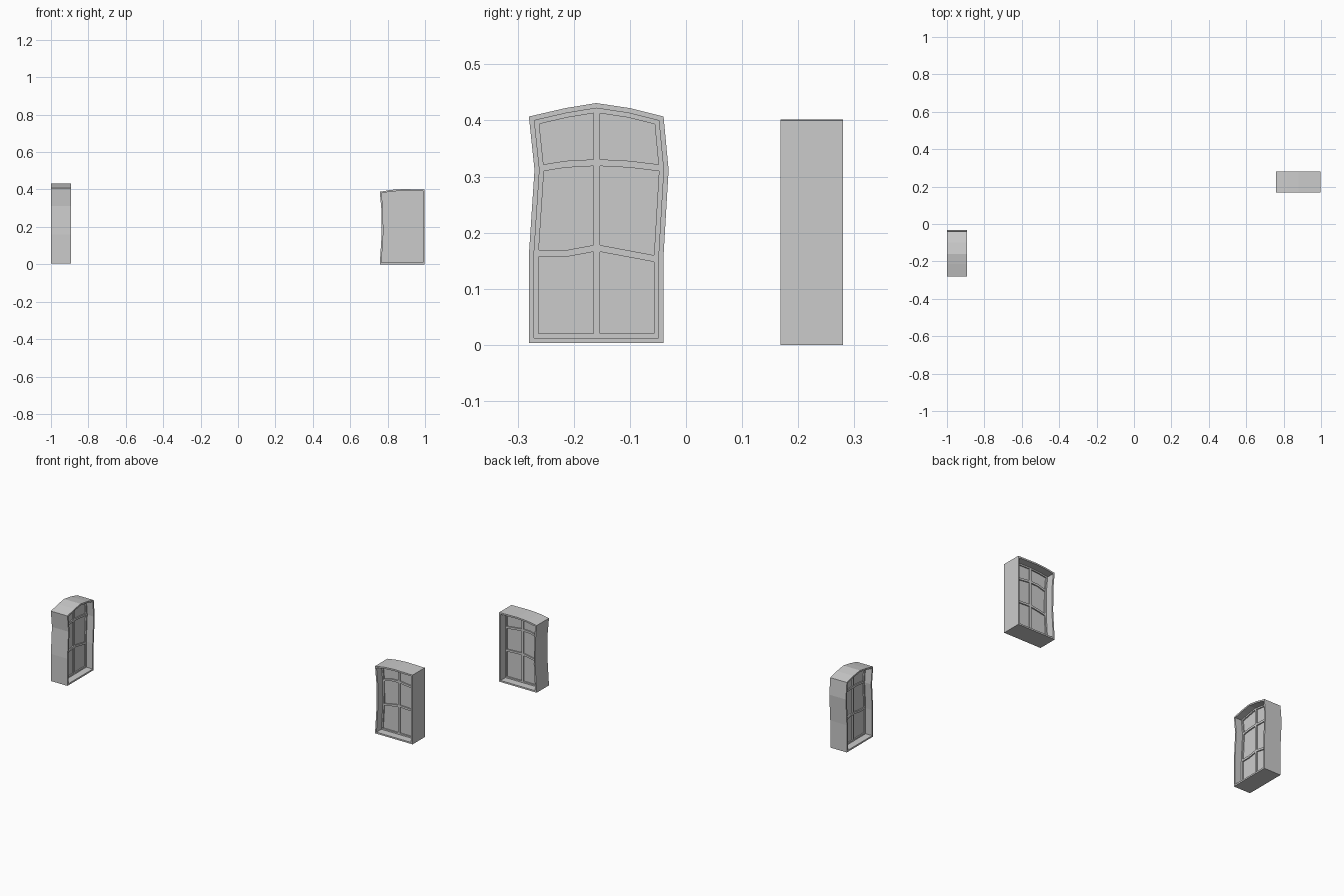
import bpy, bmesh
from mathutils import Vector

if "Cube" in bpy.data.objects:
    bpy.data.objects.remove(bpy.data.objects["Cube"])


def inset(poly, d):
    # mitred inward offset of a counter-clockwise outline
    out = []
    n = len(poly)
    for i in range(n):
        p0, p, p1 = (Vector(poly[(i + k) % n]) for k in (-1, 0, 1))
        a, b = (p - p0).normalized(), (p1 - p).normalized()
        na, nb = Vector((-a.y, a.x)), Vector((-b.y, b.x))
        q = p + (na + nb) * (d / (1 + na.dot(nb)))
        out.append((q.x, q.y))
    return out


def build(name, place, half, outer, inner=None):
    # extrude an outline (or a ring between two outlines) symmetrically in depth
    bm = bmesh.new()

    def loop(poly, d):
        return [bm.verts.new(place(u, v, d)) for u, v in poly]

    loops = [outer] + ([inner] if inner else [])
    near = [loop(p, -half) for p in loops]
    far = [loop(p, half) for p in loops]
    n = len(outer)
    for a, b in zip(near, far):
        for i in range(n):
            j = (i + 1) % n
            bm.faces.new((a[i], a[j], b[j], b[i]))
    for side in (near, far):
        if inner:
            for i in range(n):
                j = (i + 1) % n
                bm.faces.new((side[0][i], side[0][j], side[1][j], side[1][i]))
        else:
            bm.faces.new(side[0])
    bmesh.ops.recalc_face_normals(bm, faces=bm.faces)
    me = bpy.data.meshes.new(name)
    bm.to_mesh(me)
    bm.free()
    bpy.context.collection.objects.link(bpy.data.objects.new(name, me))


def window(name, place, half, outline, mid, top, bars):
    rim, lip, edge = inset(outline, 0.009), inset(outline, 0.0088), inset(outline, 0.017)
    build(name + "_casing", place, half, outline, rim)
    build(name + "_sash", place, 0.012, lip, edge)
    build(name + "_glass", place, 0.005, inset(outline, 0.012))
    w = 0.006
    z0 = outline[0][1] + 0.013
    build(name + "_upright", place, 0.0118,
          [(mid - w, z0), (mid + w, z0), (mid + w, top), (mid - w, top)])
    for i, path in enumerate(bars):
        build(f"{name}_crossbar_{i}", place, 0.0116,
              [(u, v - w) for u, v in path] + [(u, v + w) for u, v in reversed(path)])


# arched window, facing sideways (outline in y, z)
arched = [(-0.28, 0.003), (-0.04, 0.003), (-0.04, 0.16), (-0.031, 0.312),
          (-0.04, 0.407), (-0.10, 0.422), (-0.16, 0.431), (-0.215, 0.422),
          (-0.28, 0.407), (-0.27, 0.312), (-0.28, 0.16)]
window("arched_window", lambda u, v, d: (-0.947 + d, u, v), 0.053, arched, -0.159, 0.418,
       [[(-0.259, 0.315), (-0.215, 0.322), (-0.159, 0.325), (-0.10, 0.322), (-0.043, 0.315)],
        [(-0.267, 0.163), (-0.213, 0.163), (-0.159, 0.173), (-0.052, 0.153)]])

# crooked window, facing the front (outline in x, z)
crooked = [(0.758, 0.0), (0.998, 0.0), (0.998, 0.40), (0.88, 0.402),
           (0.82, 0.398), (0.758, 0.388), (0.767, 0.29), (0.768, 0.16)]
window("crooked_window", lambda u, v, d: (u, 0.224 + d, v), 0.056, crooked, 0.88, 0.389,
       [[(0.779, 0.295), (0.83, 0.31), (0.88, 0.312), (0.985, 0.30)],
        [(0.780, 0.155), (0.83, 0.165), (0.88, 0.173), (0.985, 0.168)]])
